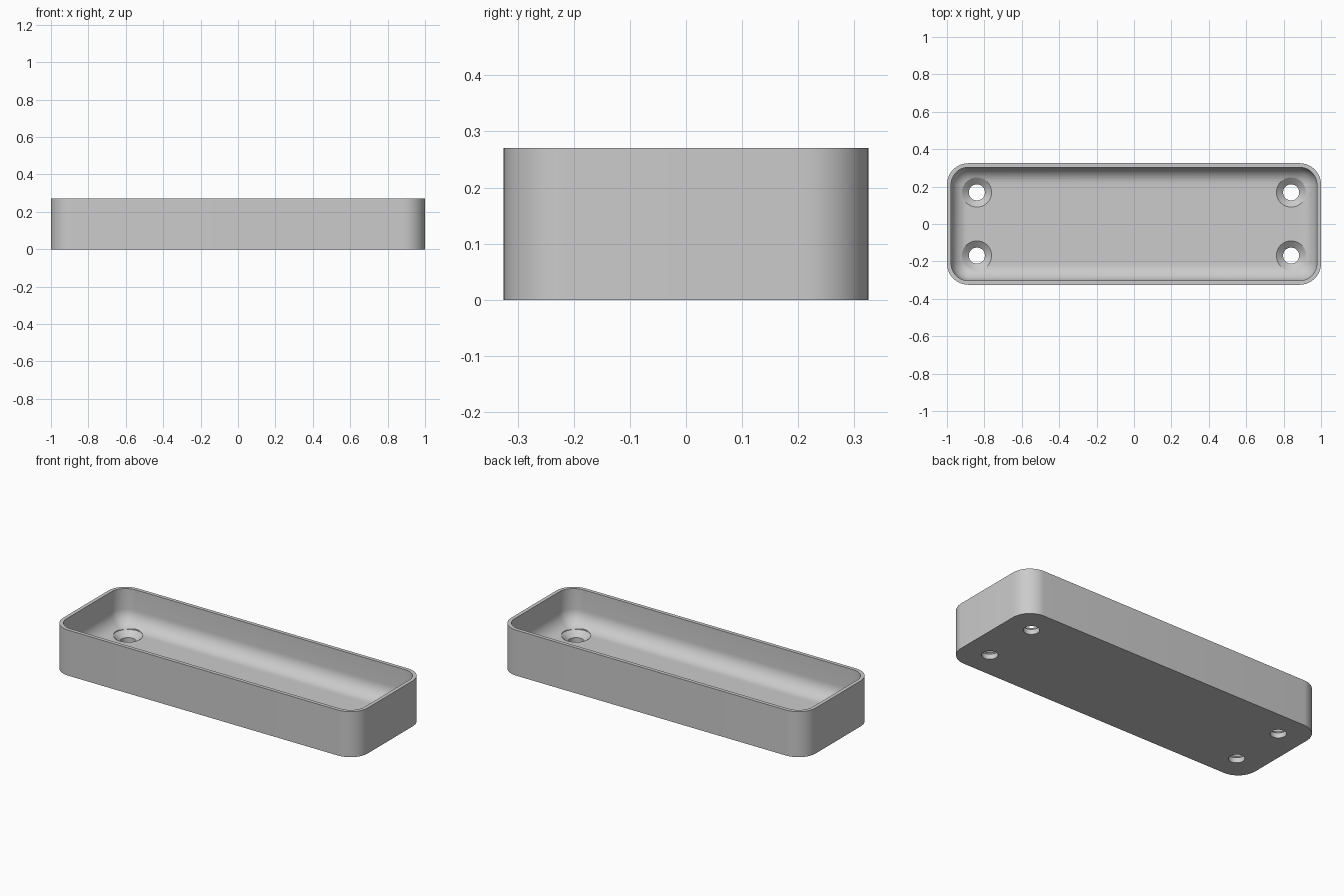
import bpy, bmesh
from math import sin, cos, pi, radians

cube = bpy.data.objects.get("Cube")
if cube:
    bpy.data.objects.remove(cube, do_unlink=True)

HALF_X, HALF_Y, HEIGHT = 1.0, 0.325, 0.27
CORNER, WALL, FLOOR, FILLET = 0.115, 0.022, 0.06, 0.09
HOLE_X, HOLE_Y, HOLE_R, SINK_R = 0.84, 0.169, 0.043, 0.08
SINK_Z = 0.03

grey = bpy.data.materials.new("plain grey")
grey.use_nodes = True
colour = (0.6, 0.6, 0.6, 1)
grey.diffuse_color = colour
grey.node_tree.nodes["Principled BSDF"].inputs["Base Color"].default_value = colour


def rounded_rect(bm, inset, z, steps=12):
    """Ring of vertices: the outline moved inward by inset, at height z."""
    ring = []
    r = CORNER - inset
    for q, (sx, sy) in enumerate([(1, 1), (-1, 1), (-1, -1), (1, -1)]):
        for i in range(steps + 1):
            a = (q + i / steps) * pi / 2
            ring.append(bm.verts.new((sx * (HALF_X - CORNER) + r * cos(a),
                                      sy * (HALF_Y - CORNER) + r * sin(a), z)))
    return ring


def circle(bm, x, y, r, z, n=40):
    return [bm.verts.new((x + r * cos(2 * pi * i / n), y + r * sin(2 * pi * i / n), z))
            for i in range(n)]


def skin(bm, rings):
    """Join successive rings and close both ends."""
    for a, b in zip(rings, rings[1:]):
        for i in range(len(a)):
            j = (i + 1) % len(a)
            bm.faces.new((a[i], a[j], b[j], b[i]))
    bm.faces.new(rings[0][::-1])
    bm.faces.new(rings[-1])


def finish(bm, name):
    bmesh.ops.recalc_face_normals(bm, faces=bm.faces)
    mesh = bpy.data.meshes.new(name)
    bm.to_mesh(mesh)
    bm.free()
    mesh.materials.append(grey)
    obj = bpy.data.objects.new(name, mesh)
    bpy.context.collection.objects.link(obj)
    return obj


# Tray: outer wall, rim, inner wall, rounded cove down to the floor
bm = bmesh.new()
rings = [rounded_rect(bm, 0, 0), rounded_rect(bm, 0, HEIGHT), rounded_rect(bm, WALL, HEIGHT)]
for i in range(11):
    a = i / 10 * pi / 2
    rings.append(rounded_rect(bm, WALL + FILLET * (1 - cos(a)), FLOOR + FILLET * (1 - sin(a))))
skin(bm, rings)
tray = finish(bm, "tray")

# Four countersunk screw holes
bm = bmesh.new()
for sx in (-1, 1):
    for sy in (-1, 1):
        profile = [(HOLE_R, -0.1), (HOLE_R, SINK_Z), (SINK_R, FLOOR + 0.001), (SINK_R, HEIGHT + 0.1)]
        skin(bm, [circle(bm, sx * HOLE_X, sy * HOLE_Y, r, z) for r, z in profile])
cutter = finish(bm, "screw_hole_cutter")
cutter.hide_render = True

cut = tray.modifiers.new("screw holes", "BOOLEAN")
cut.operation = "DIFFERENCE"
cut.solver = "EXACT"
cut.object = cutter

bpy.ops.object.select_all(action="DESELECT")
tray.select_set(True)
bpy.context.view_layer.objects.active = tray
bpy.ops.object.modifier_apply(modifier=cut.name)
bpy.data.objects.remove(cutter, do_unlink=True)
bpy.ops.object.shade_smooth_by_angle(angle=radians(30))
